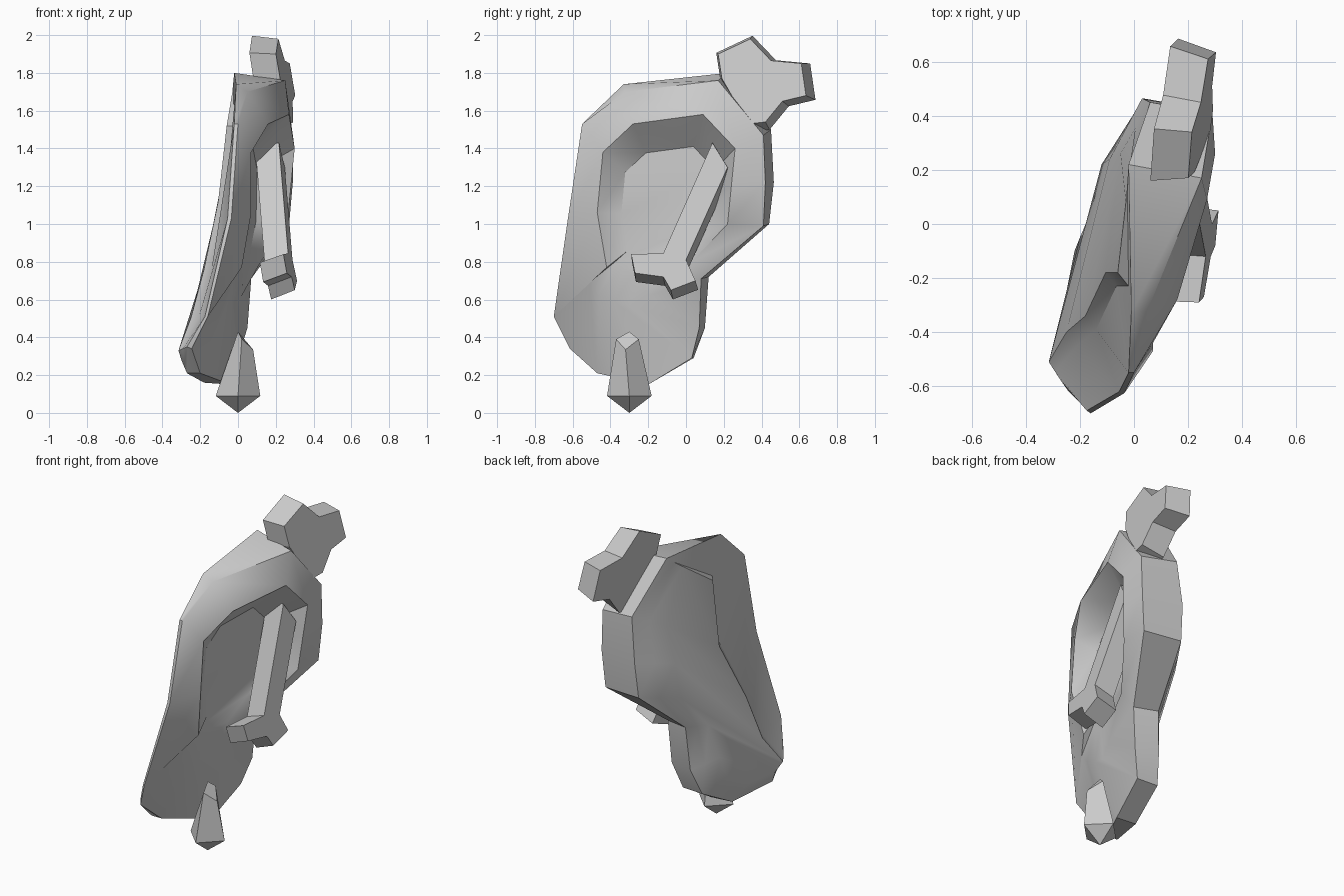
import bpy, bmesh, math
from mathutils import Vector

if "Cube" in bpy.data.objects:
    bpy.data.objects.remove(bpy.data.objects["Cube"])

grey = bpy.data.materials.new("grey")
grey.diffuse_color = (0.6, 0.6, 0.6, 1)
grey.use_nodes = True
grey.node_tree.nodes["Principled BSDF"].inputs["Base Color"].default_value = grey.diffuse_color


def make(name, verts, faces, angle):
    mesh = bpy.data.meshes.new(name)
    mesh.from_pydata([tuple(v) for v in verts], [], faces)
    bm = bmesh.new()
    bm.from_mesh(mesh)
    bmesh.ops.recalc_face_normals(bm, faces=bm.faces)
    bm.to_mesh(mesh)
    bm.free()
    mesh.materials.append(grey)
    ob = bpy.data.objects.new(name, mesh)
    bpy.context.collection.objects.link(ob)
    bpy.ops.object.select_all(action='DESELECT')
    ob.select_set(True)
    bpy.context.view_layer.objects.active = ob
    if angle:
        bpy.ops.object.shade_smooth_by_angle(angle=math.radians(angle))
    return ob


def skin(rings):
    """Quads between successive closed loops of equal length."""
    n = len(rings[0])
    return [(k * n + i, k * n + (i + 1) % n, (k + 1) * n + (i + 1) % n, (k + 1) * n + i)
            for k in range(len(rings) - 1) for i in range(n)]


def cap(n, start):
    """Close an even loop with strips from its back half to its front half."""
    return [(start + i, start + i + 1, start + n - 2 - i, start + n - 1 - i)
            for i in range(n // 2 - 1)]


# Ear: loops from the head side, round the edge and into the hollow
head_side = [(-.03, .08, 1.7), (-.05, .26, 1.4), (-.09, .24, 1.17), (-.12, .22, .95),
             (-.17, .02, .72), (-.2, -.05, .5), (-.22, -.1, .36), (-.25, -.25, .27),
             (-.3, -.45, .28), (-.315, -.51, .33), (-.25, -.4, .5), (-.18, -.34, .76),
             (-.105, -.18, 1.12), (-.06, -.18, 1.52)]
inner_edge = [(-.02, .22, 1.8), (.06, .45, 1.5), (.03, .465, 1.22), (.02, .44, 1.0),
              (-.08, .12, .72), (-.1, .1, .45), (-.14, .04, .29), (-.18, -.2, .16),
              (-.27, -.47, .21), (-.27, -.58, .35), (-.175, -.69, .51), (-.055, -.62, 1.03),
              (-.02, -.55, 1.53), (-.01, -.33, 1.74)]
outer_edge = [(.25, .17, 1.76), (.29, .41, 1.47), (.29, .42, 1.22), (.27, .41, .99),
              (.07, .08, .71), (.05, .07, .45), (0, .03, .29), (-.04, -.2, .15),
              (-.2, -.47, .21), (-.245, -.615, .34), (-.16, -.7, .51), (-.035, -.625, 1.03),
              (0, -.55, 1.53), (.05, -.32, 1.7)]
hollow_rim = [(.27, .09, 1.58), (.3, .26, 1.4), (.28, .24, 1.2), (.26, .22, 1.0),
              (.12, .03, .8), (.02, -.2, .62), (-.02, -.3, .57), (-.03, -.38, .59),
              (-.04, -.46, .63), (-.04, -.51, .69), (.02, -.42, .77), (.07, -.47, 1.06),
              (.07, -.44, 1.38), (.16, -.28, 1.53)]
# Crease behind the front rim, where the head-side bulge meets it
groove = []
for i, (a, b) in enumerate(zip(head_side, inner_edge)):
    if 9 < i:
        groove.append((a[0] + .04, a[1] - .05, a[2]))
    else:
        groove.append(tuple(Vector(a).lerp(Vector(b), .5)))
hollow_floor = []
for x, y, z in hollow_rim:
    y, z = y + .32 * (-.07 - y), z + .32 * (1.05 - z)
    hollow_floor.append((.07 + .2 * y, y, z))
rings = [head_side, groove, inner_edge, outer_edge, hollow_rim, hollow_floor]
n = len(head_side)
make("ear", [v for r in rings for v in r],
     skin(rings) + cap(n, 0) + cap(n, 5 * n), 36)


# Bone pushed through the ear: two forked ends, wider on the head side
def bone_end(name, outline, base, centre, grow, shift):
    front = [(base + .15 * (y - z), y, z) for y, z in outline]
    back = [(x - shift[0], y + grow * (y - centre[0]) + shift[1],
             z + grow * (z - centre[1]) + shift[2]) for x, y, z in front]
    m = len(outline)
    make(name, front + back,
         skin([front, back]) + [tuple(range(m)), tuple(range(2 * m - 1, m - 1, -1))], 0)


bone_end("bone_top", [(.33, 1.53), (.19, 1.77), (.17, 1.9), (.34, 1.98), (.45, 1.865),
                      (.61, 1.85), (.635, 1.68), (.51, 1.65), (.42, 1.54)],
         .46, (.4, 1.76), .13, (.14, .02, -.012))
bone_end("bone_bottom", [(.14, 1.43), (-.12, .845), (-.29, .84), (-.27, .74), (-.12, .72),
                         (-.08, .65), (.05, .7), (.0, .81), (.22, 1.3)],
         .41, (-.1, .8), .03, (.125, .01, -.045))

# Fang hanging through the lobe: four-sided taper with a slanted top
wide = [(.118 * math.cos(a * math.pi / 2), -.3 + .118 * math.sin(a * math.pi / 2), .09)
        for a in range(4)]
top = [(.08, -.32, .335), (.02, -.25, .39), (0, -.3, .43), (.02, -.37, .39)]
make("fang", wide + top + [(0, -.3, 0)],
     skin([wide, top]) + [(4, 5, 6, 7)] + [(i, (i + 1) % 4, 8) for i in range(4)], 0)
